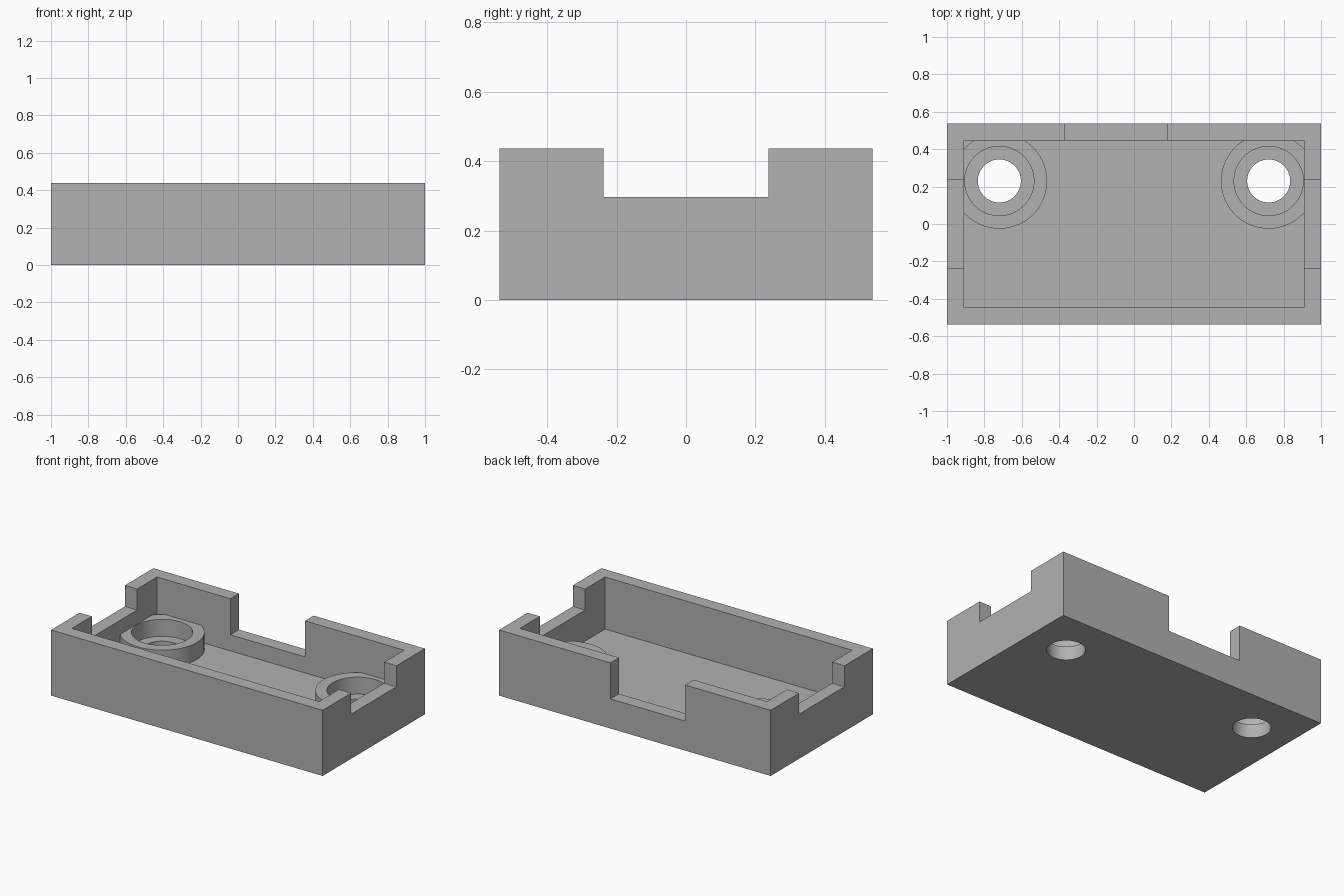
import bpy
import math

cube = bpy.data.objects.get("Cube")
if cube:
    bpy.data.objects.remove(cube, do_unlink=True)

# Overall dimensions
HALF_X, HALF_Y, HEIGHT = 1.0, 0.5375, 0.437
WALL, FLOOR = 0.09, 0.09
BOSS_X, BOSS_Y, BOSS_TOP = 0.72, 0.23, 0.203
ABOVE = HEIGHT + 0.1

grey = bpy.data.materials.new("plain_grey")
grey.use_nodes = True
colour = (0.445, 0.445, 0.445, 1)
grey.diffuse_color = colour
grey.node_tree.nodes["Principled BSDF"].inputs["Base Color"].default_value = colour


def box(name, x0, x1, y0, y1, z0, z1):
    """Box between two corners."""
    bpy.ops.mesh.primitive_cube_add(size=1, location=((x0 + x1) / 2, (y0 + y1) / 2, (z0 + z1) / 2))
    ob = bpy.context.object
    ob.name = name
    ob.scale = (x1 - x0, y1 - y0, z1 - z0)
    bpy.ops.object.transform_apply(location=True, rotation=False, scale=True)
    return ob


def cylinder(name, x, y, radius, z0, z1):
    """Upright cylinder between two heights."""
    bpy.ops.mesh.primitive_cylinder_add(vertices=96, radius=radius, depth=z1 - z0,
                                        location=(x, y, (z0 + z1) / 2))
    ob = bpy.context.object
    ob.name = name
    bpy.ops.object.transform_apply(location=True, rotation=False, scale=True)
    return ob


def combine(target, tool, operation):
    """Apply a boolean and remove the tool."""
    mod = target.modifiers.new(operation.lower(), "BOOLEAN")
    mod.operation = operation
    mod.solver = "EXACT"
    mod.object = tool
    bpy.context.view_layer.objects.active = target
    bpy.ops.object.modifier_apply(modifier=mod.name)
    bpy.data.objects.remove(tool, do_unlink=True)


# Open tray with an even wall
tray = box("tray", -HALF_X, HALF_X, -HALF_Y, HALF_Y, 0, HEIGHT)
inner_x, inner_y = HALF_X - WALL, HALF_Y - WALL
combine(tray, box("cavity", -inner_x, inner_x, -inner_y, inner_y, FLOOR, ABOVE), "DIFFERENCE")

# Notches in the two side walls and the back wall
for side in (-1, 1):
    x0, x1 = sorted((side * (inner_x - 0.05), side * (HALF_X + 0.1)))
    combine(tray, box("side_notch", x0, x1, -0.238, 0.238, 0.297, ABOVE), "DIFFERENCE")
combine(tray, box("back_notch", -0.37, 0.18, inner_y - 0.05, HALF_Y + 0.1, 0.197, ABOVE), "DIFFERENCE")

# Screw bosses running into the walls, each with a counterbore and a through hole
for side in (-1, 1):
    x = side * BOSS_X
    combine(tray, cylinder("boss", x, BOSS_Y, 0.255, FLOOR / 2, BOSS_TOP), "UNION")
    combine(tray, cylinder("counterbore", x, BOSS_Y, 0.185, FLOOR, ABOVE), "DIFFERENCE")
    combine(tray, cylinder("screw_hole", x, BOSS_Y, 0.115, -0.1, ABOVE), "DIFFERENCE")

# Finish
tray.data.materials.clear()
tray.data.materials.append(grey)
bpy.ops.object.select_all(action="DESELECT")
tray.select_set(True)
bpy.context.view_layer.objects.active = tray
bpy.ops.object.shade_smooth_by_angle(angle=math.radians(30))
